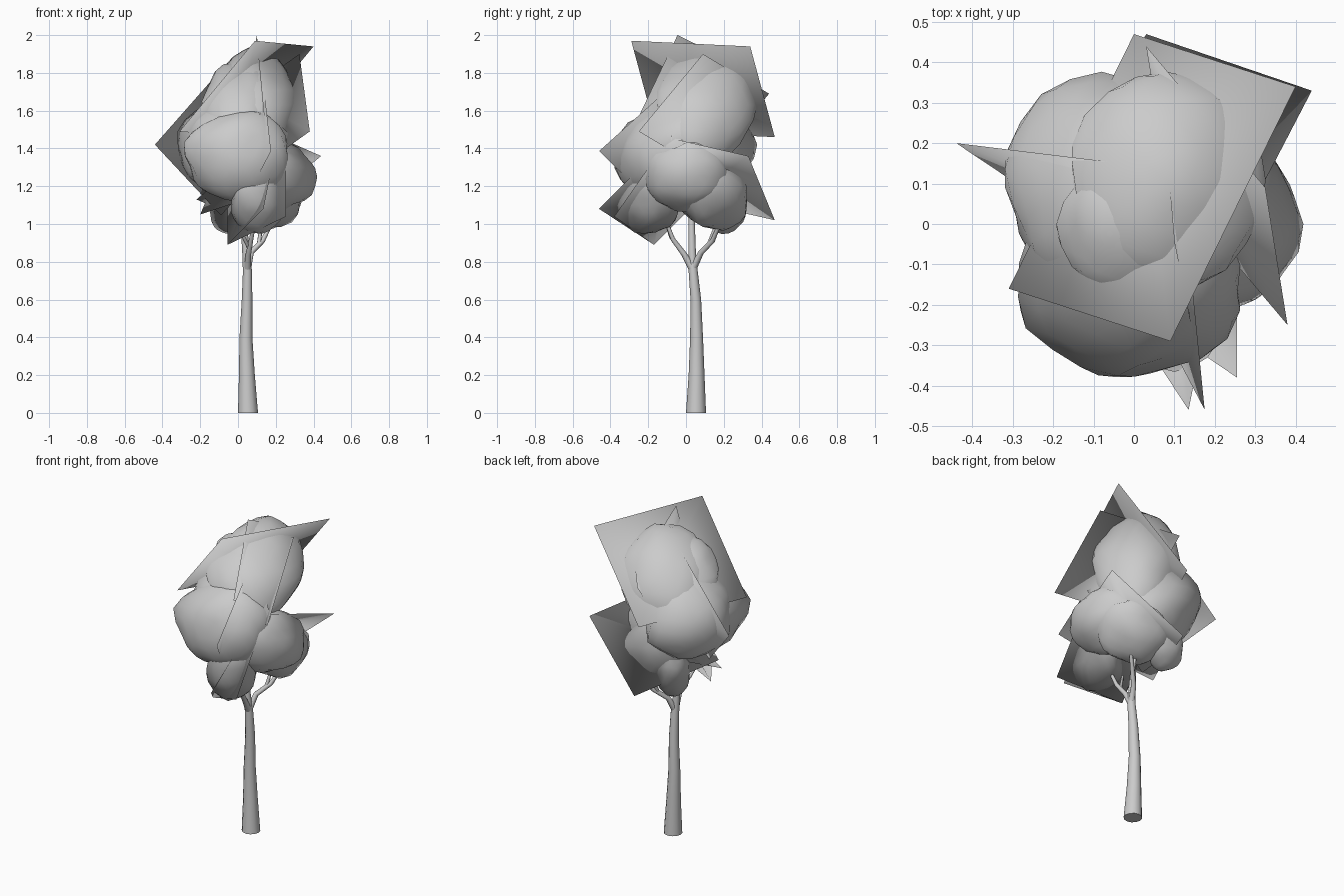
import bpy, bmesh
from mathutils import Vector, noise

if "Cube" in bpy.data.objects:
    bpy.data.objects.remove(bpy.data.objects["Cube"])

CROWN = Vector((.03, .02, 1.36))


def finish(name, bm, smooth=False):
    me = bpy.data.meshes.new(name)
    bm.to_mesh(me)
    bm.free()
    for p in me.polygons:
        p.use_smooth = smooth
    ob = bpy.data.objects.new(name, me)
    bpy.context.collection.objects.link(ob)
    return ob


def puff_normals(ob, mix):
    """Foliage shading: bend normals outward from the crown centre."""
    me = ob.data
    own = [v.normal.copy() for v in me.vertices]
    me.normals_split_custom_set_from_vertices(
        [(n * (1 - mix) + (v.co - CROWN).normalized() * mix).normalized()
         for n, v in zip(own, me.vertices)])


def limb(name, pts, sides=10):
    """Tapered tube through (x, y, z, radius) points."""
    bm = bmesh.new()
    rings = []
    n = len(pts)
    for i, p in enumerate(pts):
        c = Vector(p[:3])
        d = Vector(pts[min(i + 1, n - 1)][:3]) - Vector(pts[max(i - 1, 0)][:3])
        if i == 0 and name == "trunk":
            d = Vector((0, 0, 1))
        q = Vector((0, 0, 1)).rotation_difference(d)
        ret = bmesh.ops.create_circle(bm, segments=sides, radius=p[3])
        for v in ret["verts"]:
            v.co = c + q @ v.co
        rings.append(ret["verts"])
    for a, b in zip(rings, rings[1:]):
        for k in range(sides):
            m = (k + 1) % sides
            bm.faces.new((a[k], a[m], b[m], b[k]))
    bm.faces.new(rings[0][::-1])
    bm.faces.new(rings[-1])
    bmesh.ops.recalc_face_normals(bm, faces=bm.faces)
    ob = finish(name, bm)
    bpy.context.view_layer.objects.active = ob
    ob.select_set(True)
    bpy.ops.object.shade_smooth_by_angle(angle=0.9)
    ob.select_set(False)


def clump(name, centre, radii, seed):
    """Lumpy smooth leaf mass."""
    bm = bmesh.new()
    bmesh.ops.create_icosphere(bm, subdivisions=3, radius=1)
    off = Vector((seed * 3.7, seed * 1.3, seed * 2.1))
    for v in bm.verts:
        k = 1 + 0.14 * noise.noise(v.co * 1.6 + off)
        v.co = Vector(centre) + Vector([a * r * k for a, r in zip(v.co, radii)])
    puff_normals(finish(name, bm, True), .6)


def card(name, corner, e1, e2):
    """Flat leaf card from one corner and two edges, facing outward."""
    c, a, b = Vector(corner), Vector(e1), Vector(e2)
    if a.cross(b).dot(c + (a + b) / 2 - CROWN) < 0:
        a, b = b, a
    bm = bmesh.new()
    bm.faces.new([bm.verts.new(p) for p in (c, c + a, c + a + b, c + b)])
    puff_normals(finish(name, bm, True), 1)


# Trunk and forked branches
limb("trunk", [(.053, .053, 0, .053), (.047, .056, .2, .042), (.042, .056, .4, .034),
               (.048, .052, .6, .028), (.05, .038, .75, .024), (.042, .032, .86, .02),
               (.03, .03, 1.0, .017), (.02, .03, 1.25, .008)], 12)
limb("branch_front", [(.05, .035, .76, .02), (.055, -.01, .84, .015),
                      (.07, -.07, .92, .012), (.1, -.13, 1.08, .007)])
limb("branch_back", [(.05, .035, .76, .02), (.07, .08, .85, .015),
                     (.13, .14, .91, .013), (.2, .2, 1.05, .007)])
limb("branch_back_twig", [(.11, .12, .89, .011), (.12, .15, .97, .009), (.1, .17, 1.08, .006)], 8)
limb("branch_front_twig", [(.06, -.03, .87, .011), (.03, -.08, .93, .009), (-.02, -.12, 1.05, .006)], 8)

# Leaf masses
clumps = [
    ("crown_front", (0, -.14, 1.36), (.28, .24, .24)),
    ("crown_top", (.08, .11, 1.63), (.24, .265, .29)),
    ("crown_left", (-.08, .09, 1.42), (.24, .27, .25)),
    ("crown_right", (.21, 0, 1.25), (.205, .22, .175)),
    ("crown_low_back", (.13, .15, 1.15), (.22, .19, .185)),
    ("crown_low_front", (.1, -.2, 1.1), (.14, .16, .15)),
    ("crown_low_left", (-.06, .21, 1.07), (.09, .11, .12)),
    ("crown_upper_front", (.01, 0, 1.65), (.19, .17, .21)),
]
for i, (name, c, r) in enumerate(clumps):
    clump(name, c, r, i + 1)

# Flat leaf cards cutting through the crown
cards = [
    ((.09, -.29, 1.97), (.31, .63, -.03), (-.40, .13, -.48)),
    ((.44, .33, 1.36), (-.41, .14, -.34), (-.25, -.48, .11)),
    ((.38, -.25, 1.49), (-.055, .34, .41), (-.295, .35, -.21)),
    ((-.44, .20, 1.42), (.37, -.045, .42), (.35, -.235, -.375)),
    ((.1, -.045, 2.0), (.04, -.2, -.42), (-.03, .35, -.17)),
    ((.175, -.46, 1.386), (-.04, .4, .36), (-.2, .38, -.38)),
    ((-.055, -.17, .89), (.31, -.21, .15), (0, .28, .4)),
    ((.135, -.46, 1.08), (-.19, .29, -.19), (.05, .25, .25)),
    ((-.2, -.07, 1.05), (.3, -.1, .1), (.05, .25, .12)),
]
for i, (c, a, b) in enumerate(cards):
    card("leaf_card_%d" % (i + 1), c, a, b)
